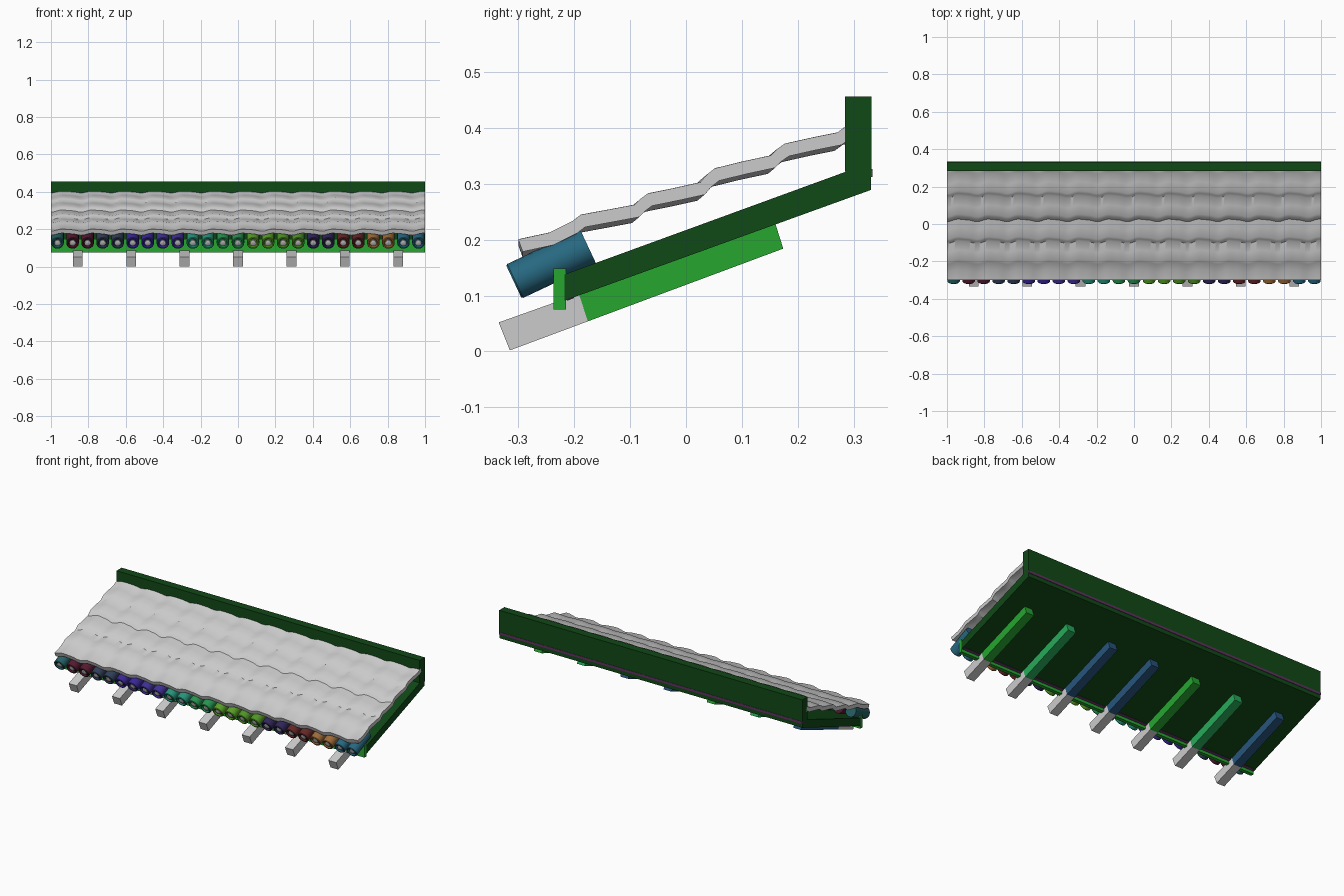
import bpy, bmesh, math
from mathutils import Matrix, Vector

if "Cube" in bpy.data.objects:
    bpy.data.objects.remove(bpy.data.objects["Cube"])


def mat(name, c):
    m = bpy.data.materials.new(name)
    m.diffuse_color = (*c, 1)
    m.use_nodes = True
    m.node_tree.nodes["Principled BSDF"].inputs["Base Color"].default_value = m.diffuse_color
    return m


def finish(bm, name, m=None, smooth=False):
    bmesh.ops.recalc_face_normals(bm, faces=bm.faces)
    me = bpy.data.meshes.new(name)
    bm.to_mesh(me)
    bm.free()
    ob = bpy.data.objects.new(name, me)
    bpy.context.collection.objects.link(ob)
    if m:
        me.materials.append(m)
    if smooth:
        bpy.ops.object.select_all(action='DESELECT')
        ob.select_set(True)
        bpy.context.view_layer.objects.active = ob
        bpy.ops.object.shade_smooth_by_angle(angle=math.radians(35))
    return ob


def extrude_x(name, pts, x0, x1, m=None):
    """Closed (y, z) profile swept from x0 to x1."""
    bm = bmesh.new()
    f = bm.faces.new([bm.verts.new((x0, y, z)) for y, z in pts])
    r = bmesh.ops.extrude_face_region(bm, geom=[f])
    vs = [v for v in r['geom'] if isinstance(v, bmesh.types.BMVert)]
    bmesh.ops.translate(bm, verts=vs, vec=(x1 - x0, 0, 0))
    return finish(bm, name, m)


def rect(y0, y1, z0, z1):
    return [(y0, z0), (y1, z0), (y1, z1), (y0, z1)]


dark = mat("dark_green", (0.005, 0.065, 0.008))
bright = mat("bright_green", (0.02, 0.38, 0.03))
mint = mat("mint_green", (0.02, 0.4, 0.1))
navy = mat("navy", (0.02, 0.09, 0.2))
purple = mat("purple", (0.12, 0.03, 0.12))

# Sloping deck, back wall, fascia and trim strips
extrude_x("roof_deck", [(-.217, .091), (.331, .289), (.331, .338), (-.217, .138)], -1, 1, dark)
extrude_x("back_wall", rect(.284, .332, .322, .456), -1, 1, dark)
extrude_x("fascia_board", rect(-.237, -.215, .075, .148), -1, 1, bright)
extrude_x("back_trim", rect(.325, .3335, .312, .326), -1, 1, purple)
extrude_x("front_trim", [(-.213, .0905), (-.2, .0955), (-.2, .1), (-.213, .1)], -.99, .99, purple)

# Rafters: bare tail outside, painted length under the deck
lo0, lo1 = Vector((-.315, .002)), Vector((.174, .184))
hi0, hi1 = Vector((-.335, .052)), Vector((.160, .228))
lm, hm = lo0.lerp(lo1, .285), hi0.lerp(hi1, .29)
paint = [navy, mint, bright, navy, navy, mint, bright]
for i in range(7):
    x = (i - 3) * .2855
    extrude_x(f"rafter_tail_{i}", [lo0, lm, hm, hi0], x - .026, x + .026)
    extrude_x(f"rafter_{i}", [lm, lo1, hi1, hm], x - .026, x + .026, paint[i])

# Round eave tiles: lathed barrel with a raised rim, and a pale boss in the recess
palette = [(.02, .12, .13), (.09, .01, .03), (.03, .05, .1), (.04, .02, .3), (.05, .03, .3),
           (.02, .3, .2), (.02, .3, .08), (.1, .35, .02), (.08, .3, .02), (.03, .02, .1),
           (.13, .02, .02), (.35, .15, .04), (.02, .14, .22)]
barrel_mats = [mat(f"glaze_{i}", c) for i, c in enumerate(palette)]
start, end = Vector((0, -.308, .125)), Vector((0, -.175, .1875))
axis = end - start
L = axis.length
rot = axis.to_track_quat('Z', 'Y').to_matrix().to_4x4()


def lathe(name, prof, x, m=None, n=20):
    bm = bmesh.new()
    rings = [[bm.verts.new((r * math.cos(2 * math.pi * k / n), r * math.sin(2 * math.pi * k / n), z))
              for k in range(n)] for r, z in prof]
    for a, b in zip(rings, rings[1:]):
        for k in range(n):
            bm.faces.new((a[k], a[(k + 1) % n], b[(k + 1) % n], b[k]))
    bm.faces.new(rings[0])
    bm.faces.new(rings[-1])
    bm.transform(Matrix.Translation(start + Vector((x, 0, 0))) @ rot)
    return finish(bm, name, m, True)


for i in range(25):
    x = (i - 12) * .0804
    lathe(f"eave_barrel_{i}", [(.021, .008), (.025, 0), (.031, 0), (.0335, .003), (.0335, L)],
          x, barrel_mats[(i + 1) // 2])
    lathe(f"eave_boss_{i}", [(.011, .001), (.015, .003), (.016, .009)], x)

# Tile field: five stepped courses with a rippled surface
prof = [(-.300, .196), (-.25, .208), (-.208, .229), (-.194, .240), (-.145, .249), (-.097, .258),
        (-.086, .269), (-.074, .278), (-.025, .288), (.020, .298), (.032, .312), (.046, .323),
        (.095, .335), (.146, .346), (.158, .358), (.171, .367), (.22, .378), (.265, .387),
        (.280, .398), (.292, .402)]
bm = bmesh.new()
NX = 300
grid = []
for i in range(NX + 1):
    x = -1 + 2 * i / NX
    w = math.sin(2 * math.pi * x / .1608) + .3 * math.sin(4 * math.pi * x / .1608 + .7)
    col = []
    for j, (y, z) in enumerate(prof):
        dy = 0 if j in (0, len(prof) - 1) else .006 * w
        col.append(((x, y + dy, z + .005 * w), (x, y + dy + .008, z + .005 * w - .022)))
    grid.append([(bm.verts.new(t), bm.verts.new(b)) for t, b in col])
n = len(prof)
for a, b in zip(grid, grid[1:]):
    for s in (0, 1):
        for j in range(n - 1):
            bm.faces.new((a[j][s], b[j][s], b[j + 1][s], a[j + 1][s]))
    for j in (0, n - 1):
        bm.faces.new((a[j][0], b[j][0], b[j][1], a[j][1]))
for c in (grid[0], grid[-1]):
    for j in range(n - 1):
        bm.faces.new((c[j][0], c[j + 1][0], c[j + 1][1], c[j][1]))
finish(bm, "roof_tiles", None, True)
